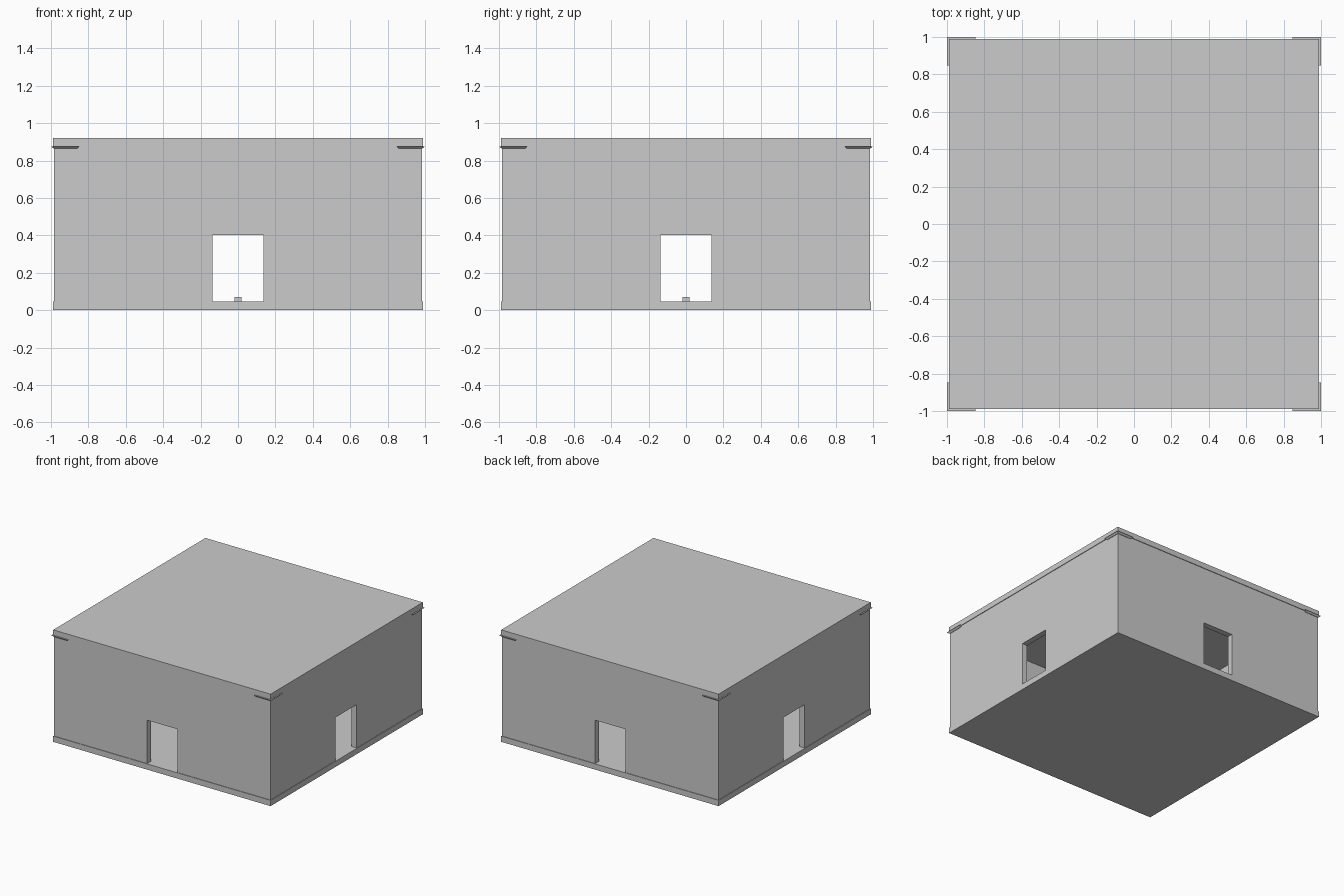
import bpy, bmesh, math
from mathutils import Matrix

if "Cube" in bpy.data.objects:
    bpy.data.objects.remove(bpy.data.objects["Cube"])

W, T = 0.983, 0.047        # wall outer half width, thickness
FLOOR, CEIL, TOP = 0.047, 0.875, 0.92
SLAB = 0.988


def prism(name, pts, matrix, depth):
    """Extrude a closed profile (x, y) by depth along its local z."""
    bm = bmesh.new()
    face = bm.faces.new([bm.verts.new((x, y, 0)) for x, y in pts])
    ext = bmesh.ops.extrude_face_region(bm, geom=[face])
    verts = [g for g in ext["geom"] if isinstance(g, bmesh.types.BMVert)]
    bmesh.ops.translate(bm, vec=(0, 0, depth), verts=verts)
    bmesh.ops.recalc_face_normals(bm, faces=bm.faces)
    bm.transform(matrix)
    mesh = bpy.data.meshes.new(name)
    bm.to_mesh(mesh)
    bm.free()
    obj = bpy.data.objects.new(name, mesh)
    bpy.context.collection.objects.link(obj)
    return obj


def slab(name, half, z0, z1):
    pts = [(-half, -half), (half, -half), (half, half), (-half, half)]
    return prism(name, pts, Matrix.Translation((0, 0, z0)), z1 - z0)


# Floor and roof slabs, with a small block in the middle of the floor
slab("floor_slab", SLAB, 0, FLOOR)
slab("roof_slab", SLAB, CEIL, TOP)
slab("floor_block", 0.02, FLOOR, 0.07)

# Wall profile with a doorway open at the bottom
D, DH = 0.137, 0.403
wall = [(-W, FLOOR), (-D, FLOOR), (-D, DH), (D, DH), (D, FLOOR),
        (W - T, FLOOR), (W - T, CEIL), (-W, CEIL)]
# Thin L-shaped corner bracket
corner = [(-1, -1), (-0.847, -1), (-0.847, -0.97), (-0.97, -0.97),
          (-0.97, -0.847), (-1, -0.847)]
stand = Matrix.Translation((0, -W + T, 0)) @ Matrix.Rotation(math.pi / 2, 4, 'X')

for i, side in enumerate(("front", "right", "back", "left")):
    turn = Matrix.Rotation(i * math.pi / 2, 4, 'Z')
    prism(side + "_wall", wall, turn @ stand, T)
    bracket = prism(side + "_corner_bracket", corner,
                    turn @ Matrix.Translation((0, 0, 0.864)), 0.012)
    # Slope the underside of the bracket in towards the wall
    inv = turn.inverted()
    for v in bracket.data.vertices:
        p = inv @ v.co
        if p.z < 0.87:
            p.x = max(p.x, -0.986) if p.x < -0.98 else min(p.x, -0.86)
            p.y = max(p.y, -0.986) if p.y < -0.98 else min(p.y, -0.86)
            v.co = turn @ p
